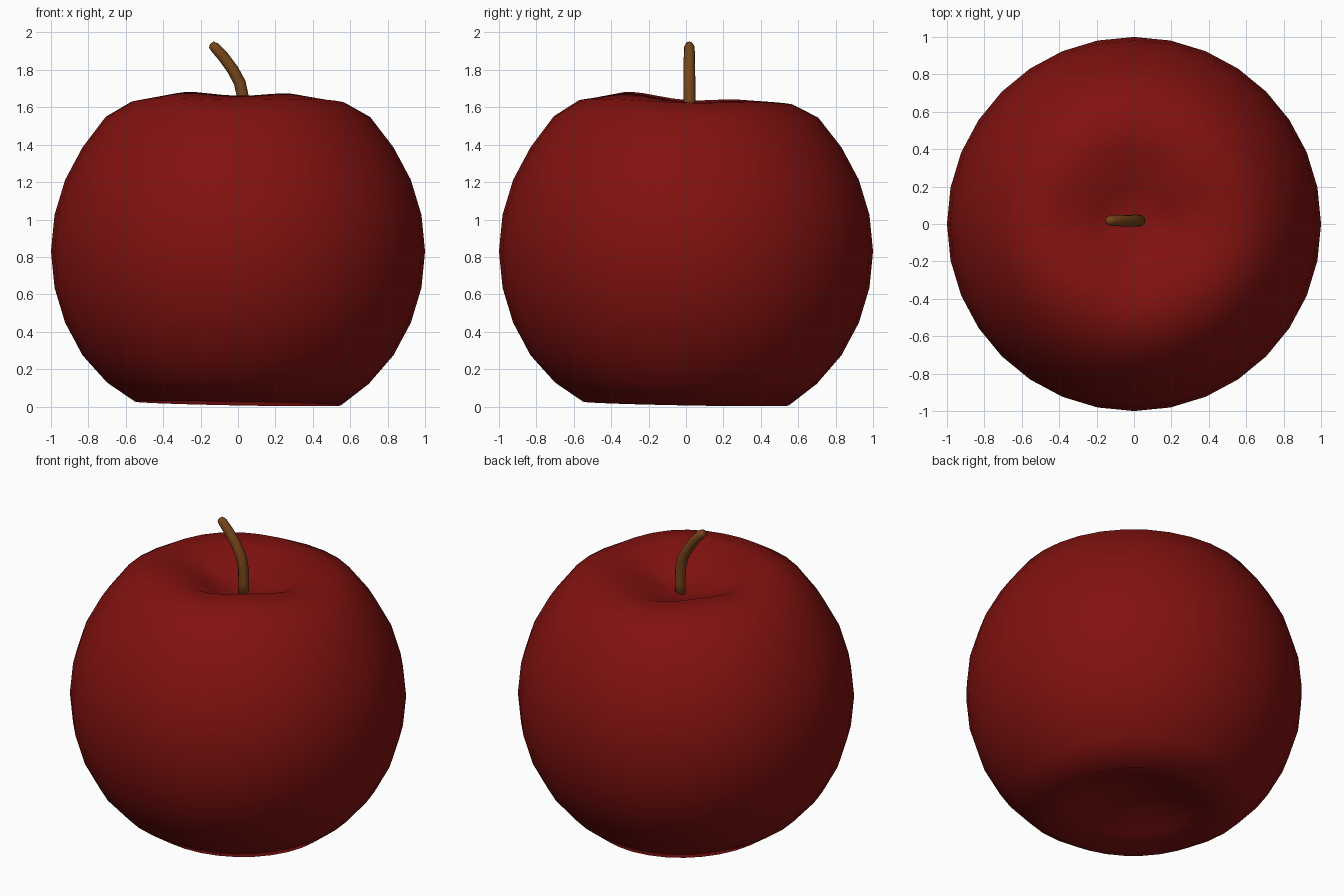
import bpy, bmesh
from math import sin, cos, pi, radians
from mathutils import Vector

if "Cube" in bpy.data.objects:
    bpy.data.objects.remove(bpy.data.objects["Cube"])

SEG = 32


def make_object(name, rings, start, end, color):
    """Skin a list of vertex rings, closing both ends with a pole point."""
    bm = bmesh.new()
    loops = [[bm.verts.new(p) for p in ring] for ring in rings]
    a, b = bm.verts.new(start), bm.verts.new(end)
    n = len(loops[0])
    for i in range(n):
        j = (i + 1) % n
        bm.faces.new((a, loops[0][j], loops[0][i]))
        bm.faces.new((b, loops[-1][i], loops[-1][j]))
        for lo, hi in zip(loops, loops[1:]):
            bm.faces.new((lo[i], lo[j], hi[j], hi[i]))
    bmesh.ops.recalc_face_normals(bm, faces=bm.faces)
    mesh = bpy.data.meshes.new(name)
    bm.to_mesh(mesh)
    bm.free()
    for p in mesh.polygons:
        p.use_smooth = True
    obj = bpy.data.objects.new(name, mesh)
    bpy.context.collection.objects.link(obj)
    mat = bpy.data.materials.new(name + "_color")
    mat.diffuse_color = (*color, 1)
    mat.use_nodes = True
    mat.node_tree.nodes["Principled BSDF"].inputs["Base Color"].default_value = mat.diffuse_color
    mesh.materials.append(mat)
    return obj


# Apple body: sphere with both poles pressed in and a gently uneven rim
def lobes(t):
    return -0.024 * sin(t) - 0.005 * cos(t) - 0.010 * cos(4 * t)


def tilt(t):
    return -0.010 * (cos(t) + sin(t))


# radius, height, top lobe weight, bottom tilt weight
profile = [(0.195, 0.14, 0, 0.5), (0.383, 0.07, 0, 1), (0.55, 0.016, 0, 1),
           (0.70, 0.125, 0, 0.3)]
profile += [(cos(radians(a)), 0.83 + sin(radians(a)), 0, 0)
            for a in (-33.75, -22.5, -11.25, 0, 11.25, 22.5, 33.75)]
profile += [(0.707, 1.55, 0.15, 0), (0.57, 1.632, 0.5, 0),
            (0.40, 1.645, 1.2, 0), (0.195, 1.55, 0.6, 0)]
angles = [2 * pi * i / SEG for i in range(SEG)]
body = [[(r * cos(t), r * sin(t), z + w * lobes(t) + b * tilt(t)) for t in angles]
        for r, z, w, b in profile]
make_object("apple_body", body, (0, 0, 0.17), (0, 0, 1.49), (0.22, 0.006, 0.005))

# Stem: tapered tube along a curved path (x, z, radius)
path = [(0.028, 1.47, 0.030), (0.029, 1.56, 0.032), (0.027, 1.65, 0.032),
        (0.010, 1.73, 0.032), (-0.027, 1.80, 0.031), (-0.078, 1.87, 0.030),
        (-0.125, 1.922, 0.028), (-0.143, 1.935, 0.020)]
pts = [Vector((x, 0.018, z)) for x, z, r in path]
side = Vector((0, 1, 0))
stem = []
for i, p in enumerate(pts):
    d = (pts[min(i + 1, len(pts) - 1)] - pts[max(i - 1, 0)]).normalized()
    n = side.cross(d)
    r = path[i][2]
    stem.append([p + r * (cos(2 * pi * k / 12) * n + sin(2 * pi * k / 12) * side)
                 for k in range(12)])
make_object("stem", stem, pts[0], pts[-1] + Vector((-0.006, 0, 0.004)),
            (0.18, 0.06, 0.010))
